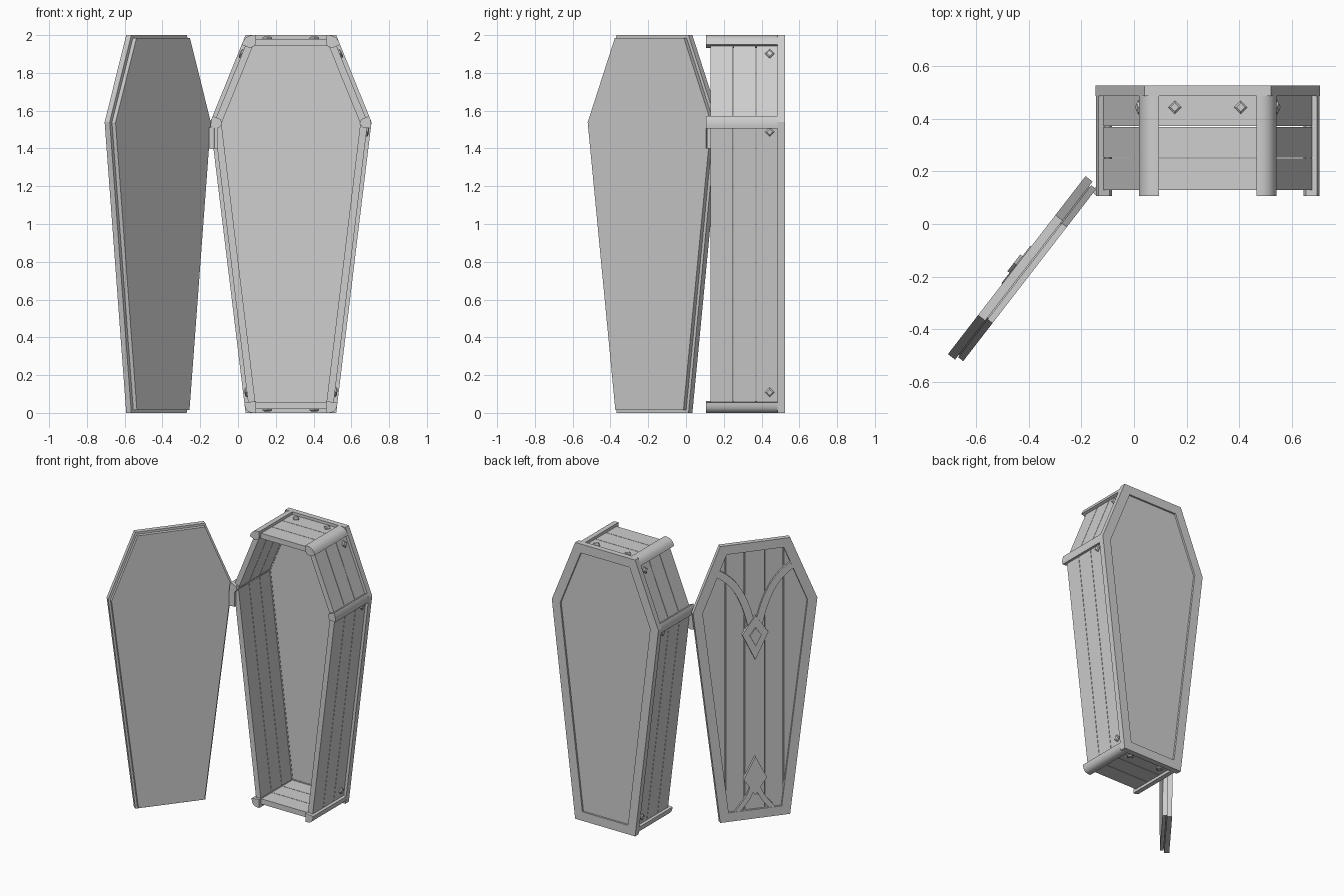
import bpy, bmesh, math
from mathutils import Vector, Matrix

if "Cube" in bpy.data.objects:
    bpy.data.objects.remove(bpy.data.objects["Cube"], do_unlink=True)

GREY = (0.62, 0.62, 0.62, 1)
mat = bpy.data.materials.new("plain grey")
mat.use_nodes = True
mat.diffuse_color = GREY
mat.node_tree.nodes["Principled BSDF"].inputs["Base Color"].default_value = GREY

BOX = Matrix.Translation((0.28, 0, 0))
LID = Matrix.Translation((-0.396, -0.194, 0)) @ Matrix.Rotation(math.radians(-127.7), 4, "Z")


def finish(name, bm, place, smooth=False):
    bmesh.ops.recalc_face_normals(bm, faces=bm.faces)
    mesh = bpy.data.meshes.new(name)
    bm.to_mesh(mesh)
    bm.free()
    mesh.materials.append(mat)
    obj = bpy.data.objects.new(name, mesh)
    obj.matrix_world = place
    bpy.context.collection.objects.link(obj)
    if smooth:
        bpy.ops.object.select_all(action="DESELECT")
        obj.select_set(True)
        bpy.context.view_layer.objects.active = obj
        bpy.ops.object.shade_smooth_by_angle(angle=math.radians(35))
    return obj


def add_prism(bm, outline, y0, y1):
    """Extrude an (x, z) outline along y."""
    a = [bm.verts.new((p[0], y0, p[1])) for p in outline]
    b = [bm.verts.new((p[0], y1, p[1])) for p in outline]
    bm.faces.new(a)
    bm.faces.new(b)
    for i in range(len(a)):
        j = (i + 1) % len(a)
        bm.faces.new((a[i], a[j], b[j], b[i]))


def prism(name, outline, y0, y1, place, smooth=False):
    bm = bmesh.new()
    add_prism(bm, outline, y0, y1)
    return finish(name, bm, place, smooth)


def inset(poly, d):
    """Move every side of a counter-clockwise outline inward by d."""
    result = []
    for i, c in enumerate(poly):
        e1 = (c - poly[i - 1]).normalized()
        e2 = (poly[(i + 1) % len(poly)] - c).normalized()
        n1, n2 = Vector((-e1.y, e1.x)), Vector((-e2.y, e2.x))
        result.append(c + (n1 + n2) * (d / (1 + n1.dot(n2))))
    return result


def ring(name, outer, inner, y0, y1, place):
    bm = bmesh.new()
    loops = [[bm.verts.new((p.x, y, p.y)) for p in poly]
             for poly, y in ((outer, y0), (outer, y1), (inner, y1), (inner, y0))]
    for k in range(4):
        a, b = loops[k], loops[(k + 1) % 4]
        for i in range(len(a)):
            j = (i + 1) % len(a)
            bm.faces.new((a[i], a[j], b[j], b[i]))
    return finish(name, bm, place)


def bezier(pts, steps):
    """Bezier curve of any degree."""
    out = []
    for s in range(steps + 1):
        level, t = list(pts), s / steps
        while len(level) > 1:
            level = [a.lerp(b, t) for a, b in zip(level, level[1:])]
        out.append(level[0])
    return out


def ribbon(path, width):
    """Outline of a band of even width along a path."""
    left, right = [], []
    for i, p in enumerate(path):
        t = (path[min(i + 1, len(path) - 1)] - path[max(i - 1, 0)]).normalized()
        n = Vector((-t.y, t.x)) * width / 2
        left.append(p + n)
        right.append(p - n)
    return left + right[::-1]


def vecs(*pairs):
    return [Vector(p) for p in pairs]


HEX = vecs((-0.24, 0), (0.24, 0), (0.427, 1.54), (0.24, 2), (-0.24, 2), (-0.427, 1.54))
SIDES = ["bottom", "left_lower", "left_upper", "top", "right_upper", "right_lower"]

# Box back: raised frame and recessed panel
ring("back_frame", HEX, inset(HEX, 0.065), 0.485, 0.525, BOX)
prism("back_panel", inset(HEX, 0.06), 0.488, 0.512, BOX)

# Box walls: three planks on each of the six sides
outer, inner = inset(HEX, 0.02), inset(HEX, 0.058)
for i, side in enumerate(SIDES):
    j = (i + 1) % 6
    bm = bmesh.new()
    for y0, y1 in ((0.13, 0.249), (0.252, 0.369), (0.372, 0.487)):
        add_prism(bm, [outer[i], outer[j], inner[j], inner[i]], y0, y1)
    finish(side + "_planks", bm, BOX)

# Rounded corner posts running front to back
deep = inset(HEX, 0.062)
for i, c in enumerate(HEX):
    e1 = (HEX[i - 1] - c).normalized()
    e2 = (HEX[(i + 1) % 6] - c).normalized()
    reach = 0.034 if i in (2, 5) else 0.055
    n1, n2 = Vector((e1.y, -e1.x)), Vector((-e2.y, e2.x))
    if n1.dot(deep[i] - c) < 0:
        n1 = -n1
    p1, p2 = c + e1 * reach, c + e2 * reach
    curve = bezier([p1.lerp(c, 0.2), c, p2.lerp(c, 0.2)], 8)
    outline = [p1] + curve + [p2, p2 + n2 * 0.045, deep[i], p1 + n1 * 0.045]
    prism("corner_post", outline, 0.107, 0.49, BOX, smooth=True)

# Diamond nail heads on the walls
NAILS = [(0.24, 0.76), (0.07, 0.965), (0.8,), (0.24, 0.76), (0.2,), (0.035, 0.93)]
for i, spots in enumerate(NAILS):
    a, b = outer[i], outer[(i + 1) % 6]
    t = (b - a).normalized()
    along, out = Vector((t.x, 0, t.y)), Vector((t.y, 0, -t.x))
    for f in spots:
        p = HEX[i].lerp(HEX[(i + 1) % 6], f)
        d = (p - a).dot(t)
        base = Vector((a.x, 0.443, a.y)) + along * d
        bm = bmesh.new()
        rims = []
        for r, h in ((0.025, -0.004), (0.025, 0.006), (0.016, 0.012)):
            rims.append([bm.verts.new(base + out * h + v * r) for v in
                         (along, Vector((0, 1, 0)), -along, Vector((0, -1, 0)))])
        for lo, hi in zip(rims, rims[1:]):
            for k in range(4):
                m = (k + 1) % 4
                bm.faces.new((lo[k], lo[m], hi[m], hi[k]))
        bm.faces.new(rims[0])
        bm.faces.new(rims[2])
        finish("nail_head", bm, BOX)

# Lid: inner slab, core behind the groove, outer frame
prism("lid_inner_slab", inset(HEX, 0.014), -0.024, 0, LID)
prism("lid_core", inset(HEX, 0.022), -0.032, -0.022, LID)
ring("lid_frame", HEX, inset(HEX, 0.065), -0.062, -0.028, LID)

# Lid planks, cut from the panel outline
cuts = [-0.5, -0.2, -0.07, 0.07, 0.2, 0.5]
for x0, x1 in zip(cuts, cuts[1:]):
    bm = bmesh.new()
    add_prism(bm, inset(HEX, 0.06), -0.047, -0.03)
    for x, side in ((x0 + 0.003, -1), (x1 - 0.003, 1)):
        geom = bm.verts[:] + bm.edges[:] + bm.faces[:]
        cut = bmesh.ops.bisect_plane(bm, geom=geom, plane_co=(x, 0, 0),
                                     plane_no=(side, 0, 0), clear_outer=True)
        edges = [e for e in cut["geom_cut"] if isinstance(e, bmesh.types.BMEdge)]
        if edges:
            bmesh.ops.holes_fill(bm, edges=edges)
    finish("lid_plank", bm, LID)

# Lid ornaments: curved straps and diamond plates
for s in (-1, 1):
    upper = vecs((s * 0.27, 1.81), (s * 0.13, 1.73), (s * 0.07, 1.6), (s * 0.025, 1.4))
    prism("upper_strap", ribbon(bezier(upper, 12), 0.05), -0.06, -0.04, LID)
    lower = vecs((s * 0.13, 0.05), (s * 0.08, 0.12), (s * 0.03, 0.15), (s * 0.01, 0.27))
    prism("lower_strap", ribbon(bezier(lower, 10), 0.035), -0.06, -0.04, LID)


def diamond(name, top, middle, bottom, half, front):
    outline = vecs((0, bottom), (half, middle), (0, top), (-half, middle))
    prism(name, outline, front, -0.04, LID)


diamond("upper_diamond", 1.47, 1.34, 1.15, 0.09, -0.066)
diamond("upper_diamond_boss", 1.385, 1.33, 1.25, 0.04, -0.076)
diamond("lower_diamond", 0.45, 0.29, 0.17, 0.08, -0.066)

# Hinge joining lid and box below the shoulder
bm = bmesh.new()
bmesh.ops.create_cone(bm, cap_ends=True, segments=12, radius1=0.018, radius2=0.018, depth=0.11,
                      matrix=Matrix.Translation((-0.137, 0.125, 1.455)))
finish("hinge_pin", bm, Matrix.Identity(4), smooth=True)
prism("hinge_leaf", vecs((-0.14, 1.4), (-0.107, 1.4), (-0.107, 1.51), (-0.14, 1.51)),
      0.112, 0.135, Matrix.Identity(4))
